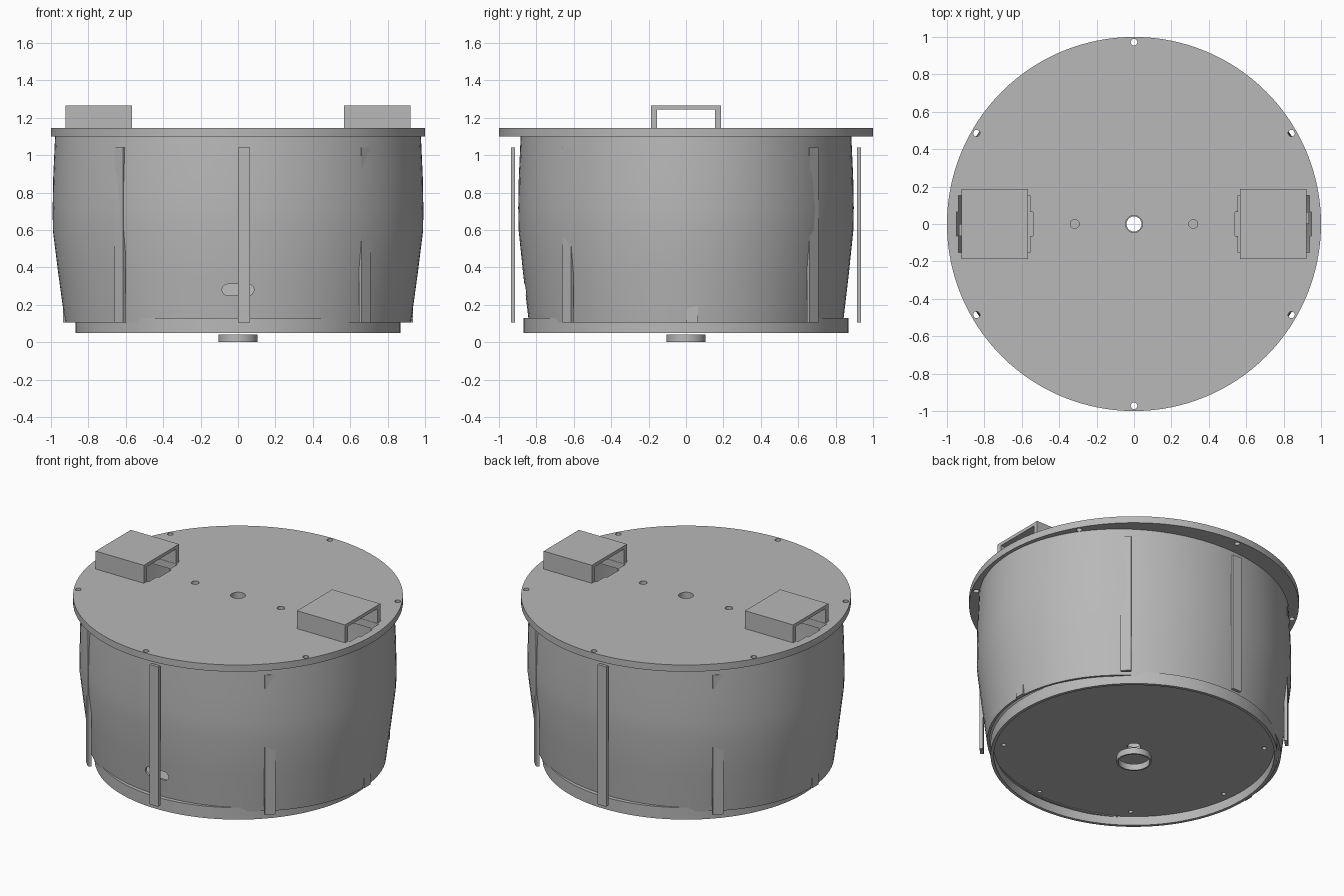
import bpy, bmesh, math
from mathutils import Matrix, Vector

if "Cube" in bpy.data.objects:
    bpy.data.objects.remove(bpy.data.objects["Cube"])

grey = bpy.data.materials.new("plain grey")
grey.diffuse_color = (0.48, 0.48, 0.48, 1)
grey.use_nodes = True
grey.node_tree.nodes["Principled BSDF"].inputs["Base Color"].default_value = grey.diffuse_color
FLAT = Matrix.Identity(4)


def circle(r, n=96, cx=0, cy=0, turn=0):
    return [(cx + r * math.cos(turn + 2 * math.pi * i / n),
             cy + r * math.sin(turn + 2 * math.pi * i / n)) for i in range(n)]


def prism(bm, outline, z0, z1, mat=FLAT):
    """Closed prism from a counter-clockwise outline."""
    low = [bm.verts.new(mat @ Vector((x, y, z0))) for x, y in outline]
    high = [bm.verts.new(mat @ Vector((x, y, z1))) for x, y in outline]
    bm.faces.new(low[::-1])
    bm.faces.new(high)
    n = len(low)
    for i in range(n):
        j = (i + 1) % n
        bm.faces.new((low[i], low[j], high[j], high[i]))


def rings(bm, sections, closed=False, n=96):
    """Skin elliptical sections given as (rx, ry, z)."""
    loops = []
    for rx, ry, z in sections:
        loops.append([bm.verts.new((x * rx, y * ry, z)) for x, y in circle(1, n)])
    pairs = list(zip(loops, loops[1:]))
    if closed:
        pairs.append((loops[-1], loops[0]))
    for a, b in pairs:
        for i in range(n):
            j = (i + 1) % n
            bm.faces.new((a[i], a[j], b[j], b[i]))


def finish(name, bm):
    bmesh.ops.recalc_face_normals(bm, faces=bm.faces)
    me = bpy.data.meshes.new(name)
    bm.to_mesh(me)
    bm.free()
    me.materials.append(grey)
    ob = bpy.data.objects.new(name, me)
    bpy.context.collection.objects.link(ob)
    return ob


def cut(ob, bm):
    cutter = finish(ob.name + "_cutter", bm)
    cutter.hide_render = True
    mod = ob.modifiers.new("holes", 'BOOLEAN')
    mod.operation, mod.solver, mod.object = 'DIFFERENCE', 'EXACT', cutter
    bpy.context.view_layer.objects.active = ob
    bpy.ops.object.modifier_apply(modifier=mod.name)
    bpy.data.objects.remove(cutter)


def smooth(ob, angle):
    bpy.ops.object.select_all(action='DESELECT')
    ob.select_set(True)
    bpy.context.view_layer.objects.active = ob
    bpy.ops.object.shade_smooth_by_angle(angle=math.radians(angle))


# Tapered oval shell, open at both ends
outer = [(0.925, 0.84, 0.105), (0.96, 0.87, 0.36), (0.99, 0.895, 0.60),
         (0.991, 0.897, 0.72), (0.988, 0.894, 0.88), (0.978, 0.884, 1.10)]
wall = 0.015
inner = [(rx - wall, ry - wall, z) for rx, ry, z in reversed(outer)]
bm = bmesh.new()
rings(bm, outer + inner, closed=True)
shell = finish("shell", bm)

# Rounded cable slot through the front of the shell
slot = []
for i in range(24):
    a = -math.pi / 2 + math.pi * (i if i < 12 else i - 1) / 11
    side = 0.055 if i < 12 else -0.055
    slot.append((side + 0.03 * math.cos(a), 0.28 + 0.03 * math.sin(a)))
bm = bmesh.new()
prism(bm, slot, 0.7, 1.1, Matrix.Rotation(math.pi / 2, 4, 'X'))
cut(shell, bm)
smooth(shell, 20)

# Lid with screw holes, centre holes and openings under the handles
bm = bmesh.new()
prism(bm, circle(1.0, 128), 1.10, 1.145)
lid = finish("lid", bm)
bm = bmesh.new()
for k in range(6):
    a = math.radians(30 + 60 * k)
    prism(bm, circle(0.018, 16, 0.972 * math.cos(a), 0.972 * math.sin(a)), 1.0, 1.3)
prism(bm, circle(0.045, 32), 1.0, 1.3)
opening = [(0.54, -0.065), (0.555, -0.065), (0.555, -0.153), (0.937, -0.153),
           (0.937, -0.065), (0.95, -0.065), (0.95, 0.065), (0.937, 0.065),
           (0.937, 0.153), (0.555, 0.153), (0.555, 0.065), (0.54, 0.065)]
for s in (1, -1):
    prism(bm, circle(0.024, 20, s * 0.317), 1.0, 1.3)
    prism(bm, [(s * x, s * y) for x, y in opening], 1.0, 1.3)
cut(lid, bm)
smooth(lid, 30)

# Bridge-shaped handles, open along x
bridge = [(-0.186, 1.145), (-0.155, 1.145), (-0.155, 1.243), (0.155, 1.243),
          (0.155, 1.145), (0.186, 1.145), (0.186, 1.265), (-0.186, 1.265)]
to_yz = Matrix(((0, 0, 1, 0), (1, 0, 0, 0), (0, 1, 0, 0), (0, 0, 0, 1)))
for name, x0 in (("handle_right", 0.567), ("handle_left", -0.923)):
    bm = bmesh.new()
    prism(bm, bridge, x0, x0 + 0.356, to_yz)
    finish(name, bm)

# Base dish: floor with a downward rim
bm = bmesh.new()
hole = 0.04
section = [(hole, 0.13), (0.87, 0.13), (0.87, 0.05), (0.85, 0.05), (0.85, 0.11), (hole, 0.11)]
rings(bm, [(r, r, z) for r, z in section], closed=True)
base = finish("base", bm)
bm = bmesh.new()
for k in range(8):
    a = math.radians(6.5 + 45 * k)
    prism(bm, circle(0.014, 16, 0.79 * math.cos(a), 0.79 * math.sin(a)), 0.0, 0.2)
cut(base, bm)
smooth(base, 30)

# Loose collar below the base
bm = bmesh.new()
section = [(0.105, 0.0), (0.105, 0.042), (0.095, 0.042), (0.095, 0.0)]
rings(bm, [(r, r, z) for r, z in section], closed=True, n=48)
smooth(finish("collar", bm), 30)

# Eight upright slats around the shell
slat = [(0.0, -0.935), (0.065, -0.935), (0.065, -0.914), (0.0, -0.914)]
for k in range(8):
    bm = bmesh.new()
    prism(bm, slat, 0.105, 1.04, Matrix.Rotation(k * math.pi / 4, 4, 'Z'))
    finish("slat_%d" % (k + 1), bm)
